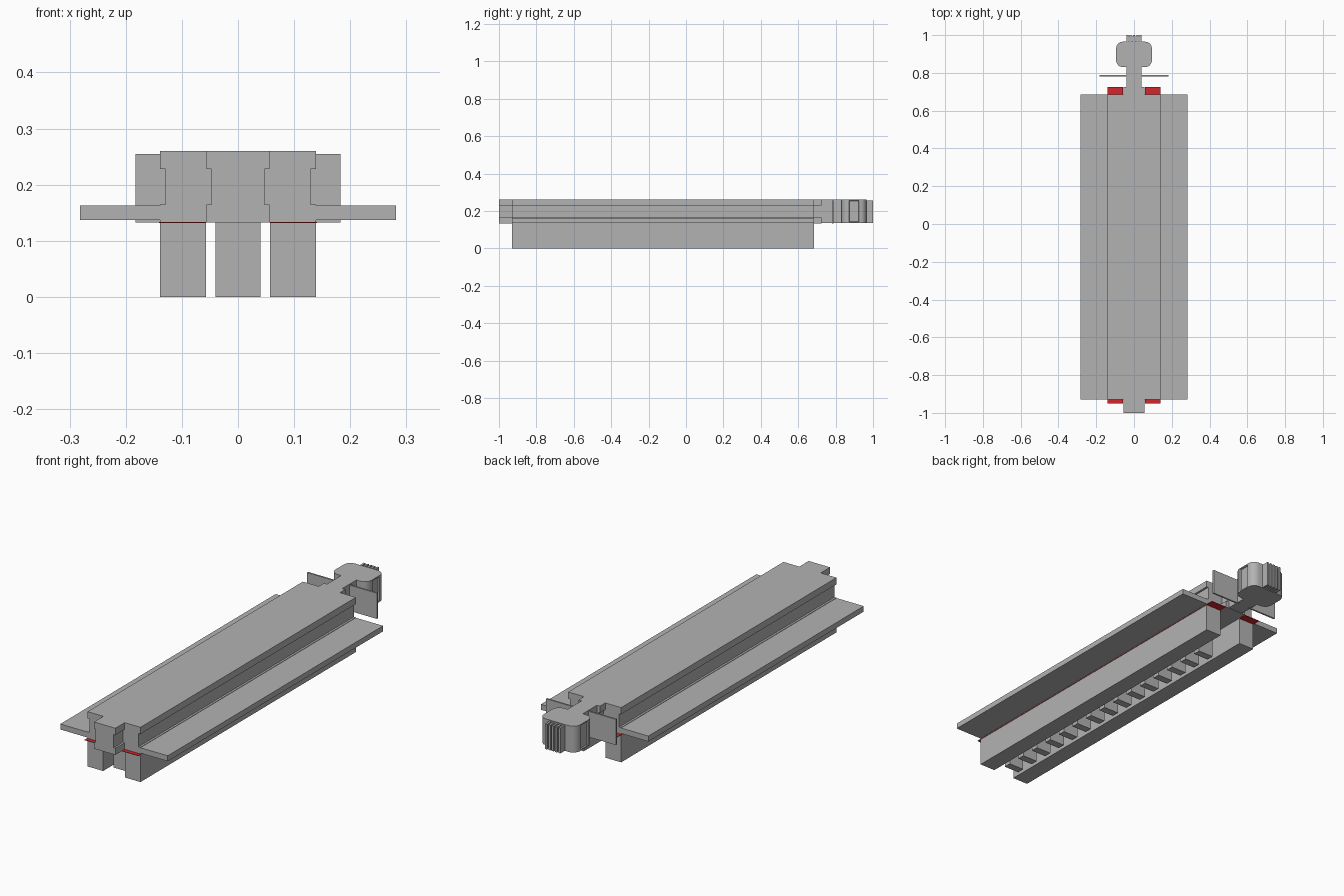
import bpy, bmesh, math

if "Cube" in bpy.data.objects:
    bpy.data.objects.remove(bpy.data.objects["Cube"])


def material(name, rgb):
    m = bpy.data.materials.new(name)
    m.diffuse_color = (*rgb, 1)
    m.use_nodes = True
    m.node_tree.nodes["Principled BSDF"].inputs["Base Color"].default_value = m.diffuse_color
    return m


GREY = material("plain grey", (0.45, 0.45, 0.45))
RED = material("red", (0.65, 0.02, 0.025))


def finish(name, bm, mat):
    bmesh.ops.recalc_face_normals(bm, faces=bm.faces)
    me = bpy.data.meshes.new(name)
    bm.to_mesh(me)
    bm.free()
    me.materials.append(mat)
    ob = bpy.data.objects.new(name, me)
    bpy.context.collection.objects.link(ob)
    return ob


def add_box(bm, x, y, z):
    v = bmesh.ops.create_cube(bm, size=1)["verts"]
    for p in v:
        p.co = [lo + (c + 0.5) * (hi - lo) for c, (lo, hi) in zip(p.co, (x, y, z))]
    return v


def boxes(name, specs, mat=GREY):
    bm = bmesh.new()
    for s in specs:
        add_box(bm, *s)
    return finish(name, bm, mat)


def extrude_y(name, half, y0, y1):
    """Extrude a mirrored half cross-section (x, z), listed bottom to top."""
    pts = half + [(-x, z) for x, z in reversed(half)]
    bm = bmesh.new()
    f = bm.faces.new([bm.verts.new((x, y0, z)) for x, z in pts])
    g = bmesh.ops.extrude_face_region(bm, geom=[f])["geom"]
    for e in g:
        if isinstance(e, bmesh.types.BMVert):
            e.co.y = y1
    return finish(name, bm, GREY)


def i_section(flange, web):
    return [(flange, 0.133), (flange, 0.165), (web, 0.165),
            (web, 0.228), (flange, 0.228), (flange, 0.26)]


Y0, Y1 = -0.93, 0.685

# Long beam: wide I-section with a narrower one passing through it
extrude_y("main_beam", i_section(0.139, 0.129), Y0, Y1)
extrude_y("inner_beam", i_section(0.056, 0.047), -1.0, 0.725)

# Paired parts on both sides
for side, s in (("left", -1), ("right", 1)):
    def span(a, b):
        return tuple(sorted((s * a, s * b)))
    boxes(side + "_rail", [(span(0.057, 0.139), (Y0, Y1), (0, 0.165))])
    boxes(side + "_wing", [(span(0.12, 0.282), (Y0, Y1), (0.137, 0.163))])
    boxes(side + "_red_strip", [(span(0.057, 0.141), (-0.95, 0.725), (0.1315, 0.1335))], RED)
    boxes(side + "_end_plate", [(span(0.03, 0.183), (0.78, 0.788), (0.133, 0.255))])

# Row of teeth between the rails
boxes("rack_teeth", [((-0.04, 0.04), (y, y + 0.036), (0, 0.134))
                     for y in (-0.875 + 0.0966 * i for i in range(15))])

# Neck towards the rear housing
boxes("neck", [((-0.04, 0.04), (0.72, 0.85), (0.135, 0.26))])

# Rear housing: rounded outline with inset side panels
bm = bmesh.new()
outline, r = [], 0.035
for cx, cy, a0 in ((0.06, 0.93, 0), (-0.06, 0.93, 90), (-0.06, 0.866, 180), (0.06, 0.866, 270)):
    for k in range(5):
        a = math.radians(a0 + k * 22.5)
        outline.append((cx + r * math.cos(a), cy + r * math.sin(a)))
f = bm.faces.new([bm.verts.new((x, y, 0.135)) for x, y in outline])
for e in bmesh.ops.extrude_face_region(bm, geom=[f])["geom"]:
    if isinstance(e, bmesh.types.BMVert):
        e.co.z = 0.26
bmesh.ops.recalc_face_normals(bm, faces=bm.faces)
panels = [p for p in bm.faces if abs(p.normal.x) > 0.99]
bmesh.ops.inset_individual(bm, faces=panels, thickness=0.008, depth=0)
bmesh.ops.inset_individual(bm, faces=panels, thickness=0.003, depth=-0.006)
housing = finish("rear_housing", bm, GREY)
bpy.context.view_layer.objects.active = housing
housing.select_set(True)
bpy.ops.object.shade_smooth_by_angle(angle=math.radians(30))

# Finned tail behind the housing
fins = [((-0.038, 0.038), (0.95, 0.992), (0.14, 0.252))]
fins += [((x, x + 0.01), (0.955, 1.0), (0.136, 0.256)) for x in (-0.04 + 0.0175 * i for i in range(5))]
boxes("tail_fins", fins)
